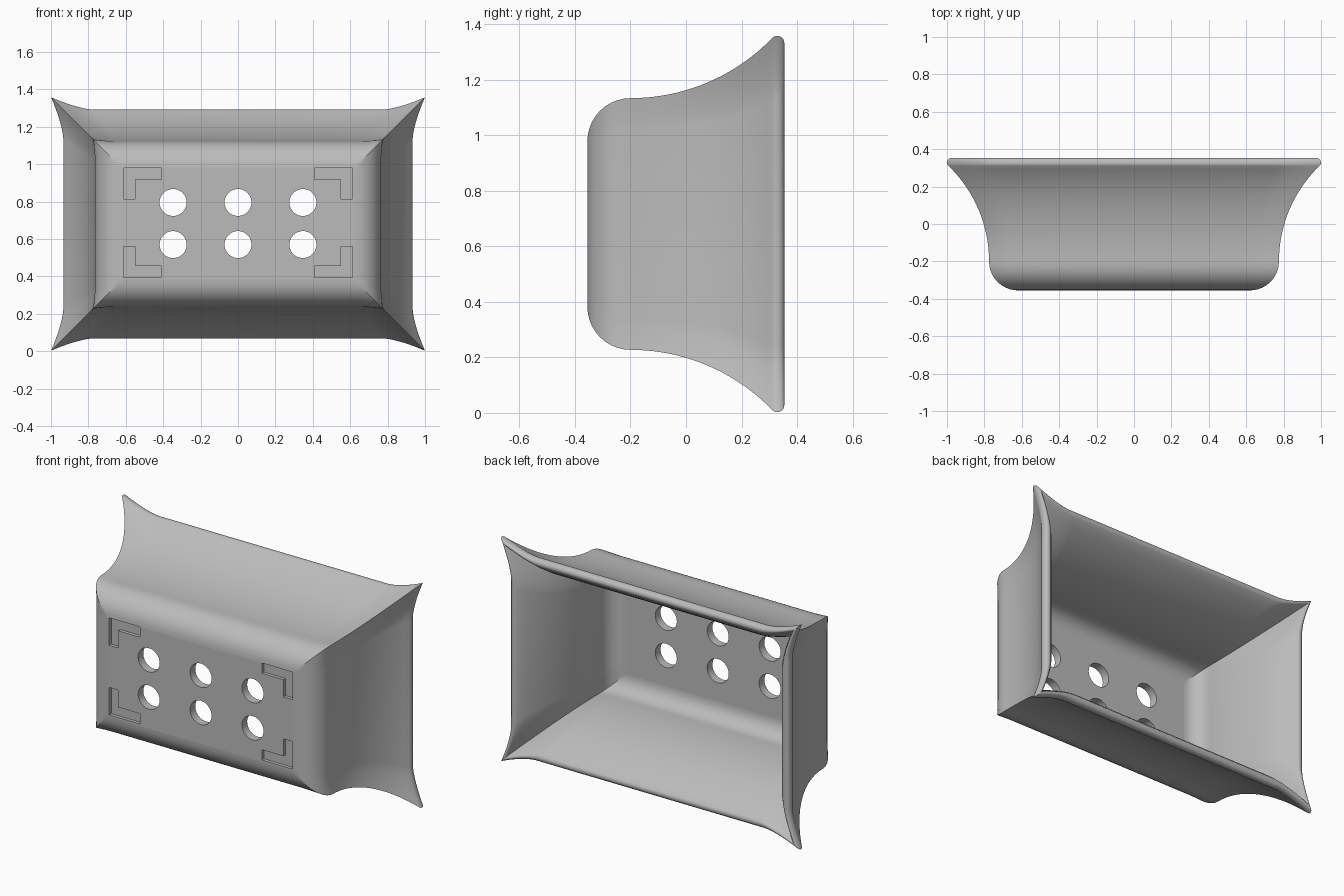
import bpy, bmesh
from math import sin, cos, pi, radians
from mathutils import Matrix, Vector

cube = bpy.data.objects.get("Cube")
if cube:
    bpy.data.objects.remove(cube, do_unlink=True)

HALF_X, HALF_Z, MID_Z = 0.775, 0.453, 0.68   # box at the neck of the flare
WALL, FILLET, NECK_Y, FLARE = 0.05, 0.155, -0.2, 0.71
FLARE_END = radians(46)

grey = bpy.data.materials.new("plain grey")
grey.use_nodes = True
grey.diffuse_color = (0.5, 0.5, 0.5, 1)
grey.node_tree.nodes["Principled BSDF"].inputs["Base Color"].default_value = (0.5, 0.5, 0.5, 1)


def wall_line(depth):
    """Offset and y along the wall, at a depth below the outer surface."""
    pts = []
    for i in range(11):
        a = pi / 2 * i / 10
        r = FILLET - depth
        pts.append((-FILLET + r * sin(a), NECK_Y - r * cos(a)))
    for i in range(1, 21):
        a = FLARE_END * i / 20
        r = FLARE + depth
        pts.append((FLARE - r * cos(a), NECK_Y + r * sin(a)))
    return pts


def section():
    """Outer wall, rounded rim, inner wall."""
    outer, inner = wall_line(0), wall_line(WALL)
    cx = (outer[-1][0] + inner[-1][0]) / 2
    cy = (outer[-1][1] + inner[-1][1]) / 2
    rim = []
    for i in range(1, 12):
        a = -FLARE_END + pi * i / 12
        rim.append((cx + WALL / 2 * cos(a), cy + WALL / 2 * sin(a)))
    return outer + rim + inner[::-1]


def ring(offset, y):
    """Rectangle whose corners are drawn outwards, more so near the rim."""
    t = min(max((y - NECK_Y) / 0.53, 0), 1) ** 2
    pull = 0.01 * min(max((y + 0.355) / 0.15, 0), 1) + 0.057 * t
    reach = 0.11 + 0.12 * t
    hx, hz = HALF_X + offset, HALF_Z + offset

    def side(along, out):
        start = along - reach
        steps = [start + reach * i / 8 for i in range(9)]
        us = [-u for u in steps[::-1]] + steps
        return [(u, out - pull * (1 - max(0, (abs(u) - start) / reach) ** 1.5)) for u in us[:-1]]

    pts = [(u, -v) for u, v in side(hx, hz)]
    pts += [(v, u) for u, v in side(hz, hx)]
    pts += [(-u, v) for u, v in side(hx, hz)]
    pts += [(-v, -u) for u, v in side(hz, hx)]
    return [(x, y, MID_Z + z) for x, z in pts]


def finish(bm, name):
    bmesh.ops.recalc_face_normals(bm, faces=bm.faces)
    mesh = bpy.data.meshes.new(name)
    bm.to_mesh(mesh)
    bm.free()
    mesh.materials.append(grey)
    obj = bpy.data.objects.new(name, mesh)
    bpy.context.collection.objects.link(obj)
    return obj


# Flared basin shell
bm = bmesh.new()
rings = [[bm.verts.new(p) for p in ring(o, y)] for o, y in section()]
for a, b in zip(rings, rings[1:]):
    for i in range(len(a)):
        j = (i + 1) % len(a)
        bm.faces.new((a[i], a[j], b[j], b[i]))
bm.faces.new(rings[0])
bm.faces.new(rings[-1])
basin = finish(bm, "flared_basin")

# Drain holes, two rows of three
bm = bmesh.new()
for x in (-0.347, 0, 0.347):
    for z in (0.57, 0.795):
        place = Matrix.Translation((x, -0.33, z)) @ Matrix.Rotation(pi / 2, 4, "X")
        bmesh.ops.create_cone(bm, cap_ends=True, segments=48, radius1=0.072,
                              radius2=0.072, depth=0.2, matrix=place)
holes = finish(bm, "hole_cutter")

# Corner bracket recesses
bm = bmesh.new()
bracket = [(0.612, 0.293), (0.408, 0.293), (0.408, 0.231), (0.552, 0.231), (0.552, 0.127), (0.612, 0.127)]
for sx in (-1, 1):
    for sz in (-1, 1):
        face = bm.faces.new([bm.verts.new((sx * x, -0.4, 0.686 + sz * z)) for x, z in bracket])
        new = bmesh.ops.extrude_face_region(bm, geom=[face])["geom"]
        bmesh.ops.translate(bm, vec=Vector((0, 0.065, 0)),
                            verts=[v for v in new if isinstance(v, bmesh.types.BMVert)])
brackets = finish(bm, "bracket_cutter")

# Cut, then drop the cutters
bpy.ops.object.select_all(action="DESELECT")
basin.select_set(True)
bpy.context.view_layer.objects.active = basin
for cutter in (holes, brackets):
    cutter.hide_render = True
    mod = basin.modifiers.new("cut", "BOOLEAN")
    mod.operation, mod.solver, mod.object = "DIFFERENCE", "EXACT", cutter
    bpy.ops.object.modifier_apply(modifier=mod.name)
    bpy.data.objects.remove(cutter, do_unlink=True)

# Smooth curves, flat base
bpy.ops.object.shade_smooth_by_angle(angle=radians(30))
for poly in basin.data.polygons:
    if abs(poly.normal.y) > 0.9999:
        poly.use_smooth = False
